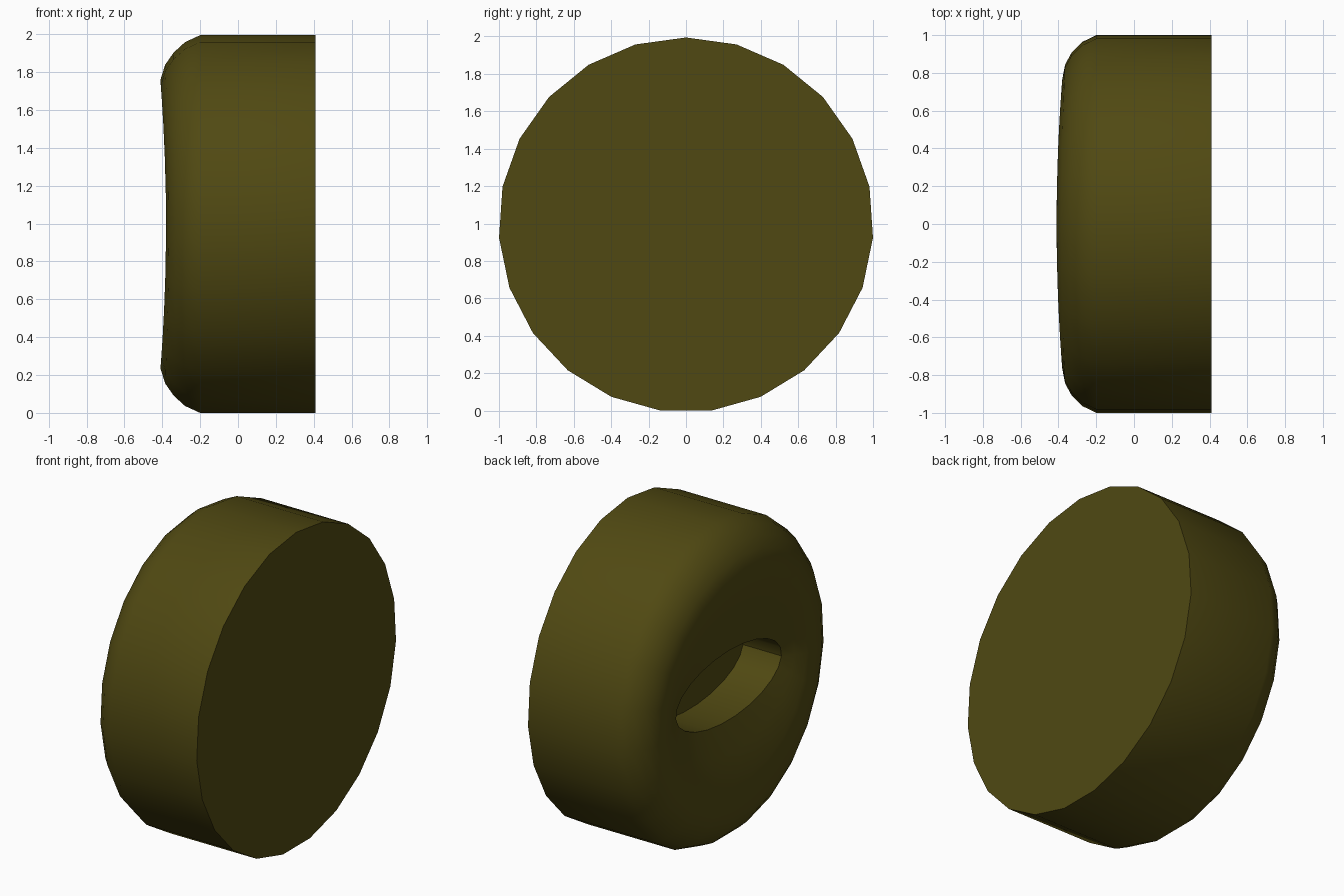
import bpy, bmesh
from math import sin, cos, pi, radians

cube = bpy.data.objects.get("Cube")
if cube:
    bpy.data.objects.remove(cube, do_unlink=True)

SIDES = 23
RADIUS = 1.002
CENTRE_Z = RADIUS * cos(pi / SIDES)   # lowest flat rests on the ground

olive = bpy.data.materials.new("dark_olive")
olive.use_nodes = True
colour = (0.08, 0.066, 0.006, 1)
olive.diffuse_color = colour
olive.node_tree.nodes["Principled BSDF"].inputs["Base Color"].default_value = colour

bm = bmesh.new()


def ring(x, half_y, half_z, saddle=0):
    """Ellipse of vertices across the axis; saddle sinks the two y ends."""
    verts = []
    for i in range(SIDES):
        a = 2 * pi * i / SIDES
        verts.append(bm.verts.new((x + saddle * sin(a) ** 2,
                                   half_y * sin(a),
                                   CENTRE_Z + half_z * cos(a))))
    return verts


# Flat back, straight wall, rounded shoulder, dished face, slot pocket
rings = [ring(0.41, RADIUS, RADIUS), ring(-0.2, RADIUS, RADIUS)]
for x, r, saddle in ((-0.28, 0.965, 0.004), (-0.34, 0.91, 0.01),
                     (-0.385, 0.845, 0.02), (-0.41, 0.765, 0.03)):
    rings.append(ring(x, r, r, saddle))
rings.append(ring(-0.395, 0.69, 0.59, 0.03))
rings.append(ring(-0.35, 0.61, 0.4, 0.015))
rings.append(ring(-0.3, 0.53, 0.22))
rings.append(ring(-0.03, 0.53, 0.22))

for a, b in zip(rings, rings[1:]):
    for i in range(SIDES):
        j = (i + 1) % SIDES
        bm.faces.new((a[i], a[j], b[j], b[i]))
bm.faces.new(rings[0])
bm.faces.new(rings[-1])
bmesh.ops.recalc_face_normals(bm, faces=bm.faces)

mesh = bpy.data.meshes.new("round_knob")
bm.to_mesh(mesh)
bm.free()
mesh.materials.append(olive)
knob = bpy.data.objects.new("round_knob", mesh)
bpy.context.collection.objects.link(knob)

# Smooth shading with crisp back and pocket edges
bpy.ops.object.select_all(action="DESELECT")
knob.select_set(True)
bpy.context.view_layer.objects.active = knob
bpy.ops.object.shade_smooth_by_angle(angle=radians(35))
